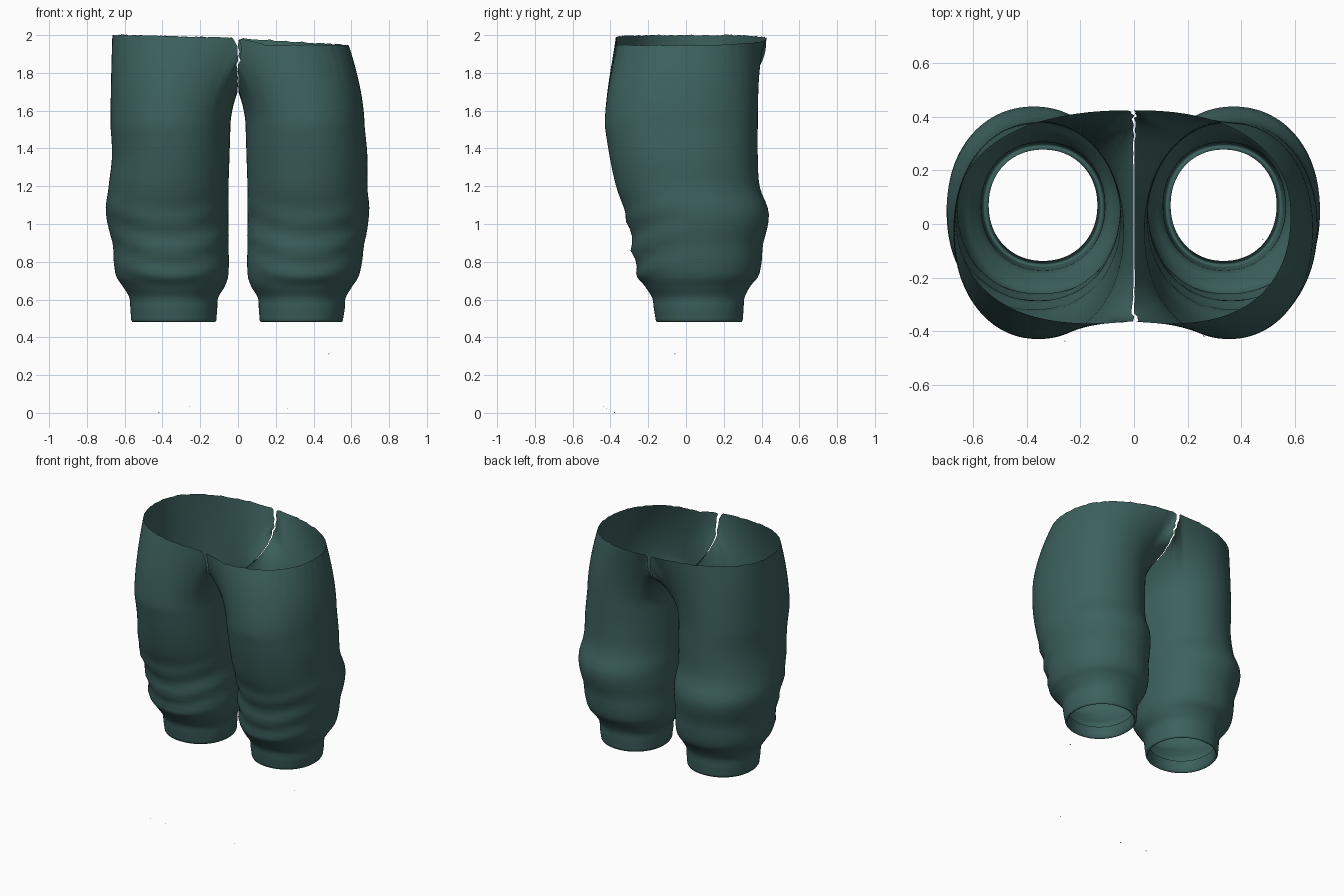
import bpy
import bmesh
import math
import random
from mathutils import Vector

cube = bpy.data.objects.get("Cube")
if cube:
    bpy.data.objects.remove(cube)

random.seed(4)
COLUMNS = 128
SEAM_ANGLE = 126        # columns beyond this angle end on the centre seam
CROTCH = 1.7
HIP_STEPS = 14
MID_Y, HALF_Y = 0.03, 0.395

# Leg sections: height, inner x, outer x (right), outer x (left), front y, back y
SECTIONS = [Vector(row) for row in (
    (0.49, 0.115, 0.565, 0.555, -0.16, 0.30),
    (0.55, 0.11, 0.57, 0.565, -0.17, 0.305),
    (0.61, 0.105, 0.575, 0.57, -0.18, 0.31),
    (0.67, 0.07, 0.61, 0.605, -0.22, 0.34),
    (0.74, 0.05, 0.65, 0.645, -0.26, 0.39),
    (0.9, 0.05, 0.665, 0.67, -0.29, 0.41),
    (1.05, 0.05, 0.7, 0.695, -0.32, 0.44),
    (1.2, 0.05, 0.685, 0.685, -0.37, 0.39),
    (1.36, 0.045, 0.667, 0.685, -0.405, 0.38),
    (1.52, 0.04, 0.675, 0.67, -0.43, 0.38),
)]

cloth = bpy.data.materials.new("dark_teal_cloth")
cloth.use_nodes = True
cloth.diffuse_color = (0.045, 0.118, 0.11, 1)
cloth.node_tree.nodes["Principled BSDF"].inputs["Base Color"].default_value = cloth.diffuse_color


def power(value, exponent):
    return math.copysign(abs(value) ** exponent, value)


def smooth_sections(steps):
    """Catmull-Rom interpolation of the leg sections."""
    rows = [SECTIONS[0]] + SECTIONS + [SECTIONS[-1]]
    result = []
    for a, b, c, d in zip(rows, rows[1:], rows[2:], rows[3:]):
        for i in range(steps):
            t = i / steps
            result.append(0.5 * (2 * b + (c - a) * t + (2 * a - 5 * b + 4 * c - d) * t ** 2
                                 + (3 * b - a - 3 * c + d) * t ** 3))
    return result + [SECTIONS[-1]]


def fold(z, angle):
    """Sagging cloth folds, strongest at the front of the shin."""
    front = max(0, -math.sin(angle))
    z += 0.09 * front ** 2 - 0.04
    ridges = sum(math.exp(-((z - c) / 0.035) ** 2) for c in (0.77, 0.91, 1.07))
    return (ridges - 0.5) * 0.018 * (0.15 + front) * math.exp(-((z - 0.92) / 0.2) ** 4)


def leg_point(row, angle, side):
    z, inner, outer_right, outer_left, front, back = row
    outer = outer_left if side > 0 else outer_right
    swell = fold(z, angle)
    c, s = power(math.cos(angle), 0.95), power(math.sin(angle), 0.95)
    x = (inner + outer) / 2 + ((outer - inner) / 2 + swell) * c
    y = (front + back) / 2 + ((back - front) / 2 + swell) * s
    return Vector((side * x, y, z))


# Ragged split, shared by both halves so that their edges match
JAGS = [random.uniform(-1, 1) for _ in range(COLUMNS + 1)]


def rim_height(x, y, side):
    if side < 0:
        return 1.985 + 0.015 * min(1, x / 0.6)
    drop = min(1, x / 0.15) if y < 0 else x / 0.58
    return 1.985 - 0.038 * drop


def end_point(index, degrees, side):
    """Top end of a column: the waist rim, or the seam through the crotch."""
    if abs(degrees) <= SEAM_ANGLE:
        theta = math.radians(degrees * 90 / SEAM_ANGLE)
        x = (0.585 if side > 0 else 0.665) * power(math.cos(theta), 0.85)
        y = MID_Y + HALF_Y * power(math.sin(theta), 0.9)
        if y < 0:
            y += 0.035 * math.sin(2 * theta)
        z = rim_height(x, y, side) + 0.003 * JAGS[index]
        rise = 1 if abs(degrees) > SEAM_ANGLE - 1 else 0
    else:
        phi = math.radians((180 - abs(degrees)) * 90 / (180 - SEAM_ANGLE))
        x = 0
        y = MID_Y + HALF_Y * math.copysign(power(math.sin(phi), 0.85), degrees)
        rise = 1 - max(0, math.cos(phi)) ** 0.8
        z = CROTCH + (1.985 - CROTCH) * rise
    gap = 0.002 + 0.012 * rise ** 2
    if x < gap:
        x = gap
    return Vector((side * x + 0.014 * rise * JAGS[index], y, z))


def build_leg(name, side):
    bm = bmesh.new()
    rows = smooth_sections(4)
    angles = [-180 + 360 * i / COLUMNS for i in range(COLUMNS)]
    rings = []

    # Turned-in hem inside the cuff
    for z, inset in ((0.56, 0.022), (0.51, 0.02), (0.485, 0.014), (0.48, 0.006)):
        low = rows[0] + Vector((z - rows[0][0], inset, -inset, -inset, inset, -inset))
        rings.append([leg_point(low, math.radians(a), side) for a in angles])

    # Leg from the cuff to the upper thigh
    rings += [[leg_point(r, math.radians(a), side) for a in angles] for r in rows]

    # Hip, easing each column towards the waist or the seam
    base = rings[-1]
    ends = [end_point(i, a, side) for i, a in enumerate(angles)]
    for step in range(1, HIP_STEPS + 1):
        t = step / HIP_STEPS
        ring = []
        for start, end in zip(base, ends):
            p = start.lerp(end, t ** 1.7)
            p.z = start.z + (end.z - start.z) * t
            ring.append(p)
        rings.append(ring)

    verts = [[bm.verts.new(p) for p in ring] for ring in rings]
    for low, high in zip(verts, verts[1:]):
        for i in range(COLUMNS):
            j = (i + 1) % COLUMNS
            quad = (low[i], low[j], high[j], high[i])
            bm.faces.new(quad if side > 0 else quad[::-1])
    finish(name, bm)


def finish(name, bm):
    mesh = bpy.data.meshes.new(name)
    bm.to_mesh(mesh)
    bm.free()
    mesh.materials.append(cloth)
    for face in mesh.polygons:
        face.use_smooth = True
    obj = bpy.data.objects.new(name, mesh)
    bpy.context.collection.objects.link(obj)


build_leg("left_trouser_leg", 1)
build_leg("right_trouser_leg", -1)

# Tiny loose scraps of cloth below the cuffs
scraps = bmesh.new()
for spot in ((-0.42, -0.38, 0), (-0.26, -0.44, 0.03), (0.26, -0.42, 0.02), (0.48, -0.06, 0.31)):
    corners = [(0, 0, 0), (0.006, 0, 0.004), (0, 0.006, 0.004)]
    scraps.faces.new([scraps.verts.new(Vector(spot) + Vector(c)) for c in corners])
finish("loose_scraps", scraps)
